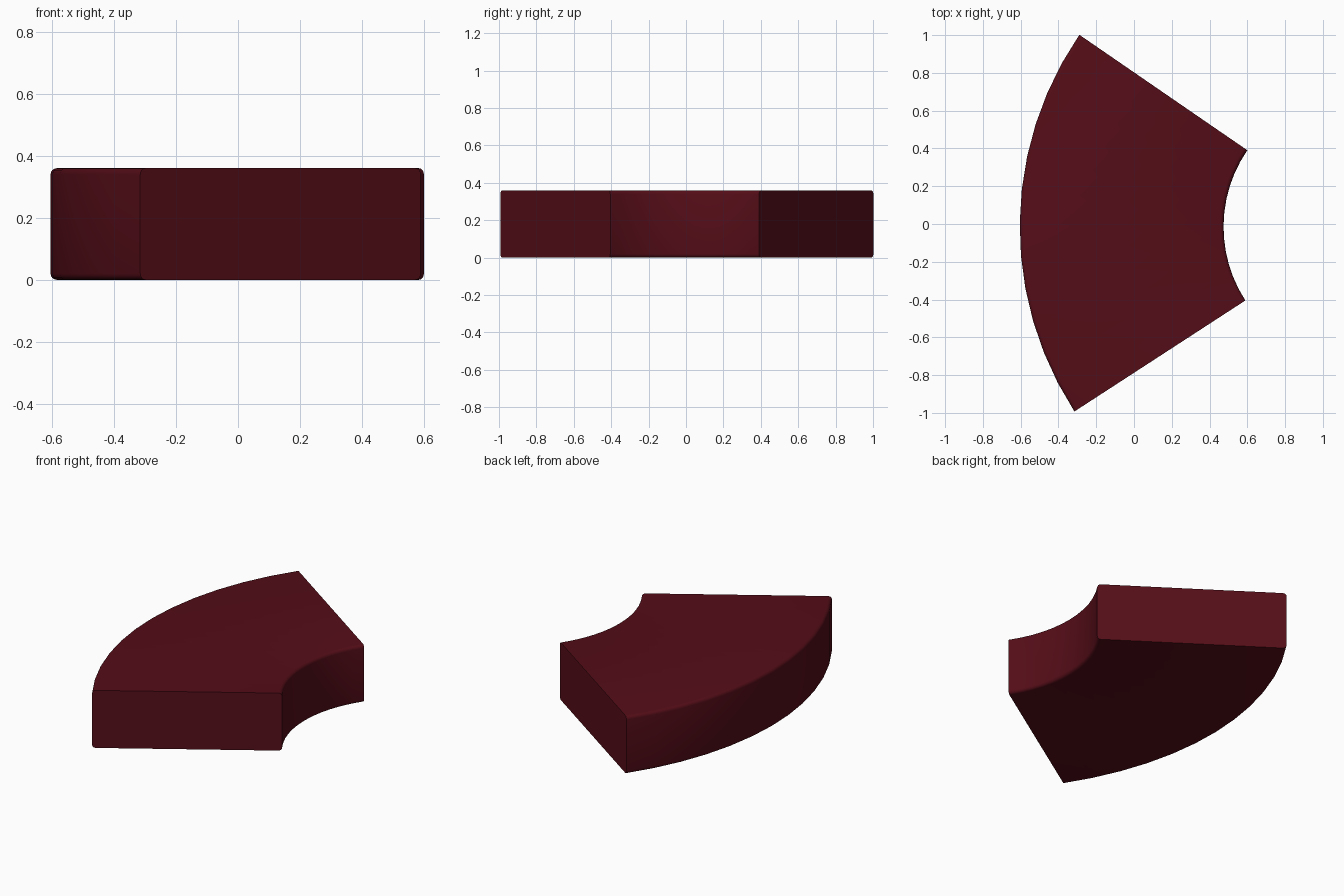
import bpy, bmesh, math
from mathutils import Vector, Matrix

if "Cube" in bpy.data.objects:
    bpy.data.objects.remove(bpy.data.objects["Cube"])

CENTRE = Vector((1.19, -0.015, 0))
R_IN, R_OUT, HEIGHT, ROUND = 0.716, 1.795, 0.36, 0.02
A0, A1, STEPS, CORNER = math.radians(145.5), math.radians(213), 12, 4

# Rounded rectangle cross-section (radius, height)
profile = []
corners = [(R_OUT - ROUND, HEIGHT - ROUND), (R_IN + ROUND, HEIGHT - ROUND),
           (R_IN + ROUND, ROUND), (R_OUT - ROUND, ROUND)]
for k, (r, z) in enumerate(corners):
    for i in range(CORNER + 1):
        a = math.pi / 2 * (k + i / CORNER)
        profile.append((r + ROUND * math.cos(a), z + ROUND * math.sin(a)))

# Sweep the section around the arc, with flat end caps
bm = bmesh.new()
rings = []
for s in range(STEPS + 1):
    rot = Matrix.Rotation(A0 + (A1 - A0) * s / STEPS, 3, 'Z')
    rings.append([bm.verts.new(CENTRE + rot @ Vector((r, 0, z))) for r, z in profile])
n = len(profile)
for a, b in zip(rings, rings[1:]):
    for i in range(n):
        j = (i + 1) % n
        bm.faces.new((a[i], a[j], b[j], b[i]))
bm.faces.new(rings[0])
bm.faces.new(rings[-1])
bmesh.ops.recalc_face_normals(bm, faces=bm.faces)

mesh = bpy.data.meshes.new("curved_block")
bm.to_mesh(mesh)
bm.free()
block = bpy.data.objects.new("curved_block", mesh)
bpy.context.collection.objects.link(block)

# Dark red finish
mat = bpy.data.materials.new("dark_red")
mat.diffuse_color = (0.09, 0.004, 0.009, 1)
mat.use_nodes = True
mat.node_tree.nodes["Principled BSDF"].inputs["Base Color"].default_value = mat.diffuse_color
mesh.materials.append(mat)

# Smooth curves, sharp end edges
bpy.context.view_layer.objects.active = block
block.select_set(True)
bpy.ops.object.shade_smooth_by_angle(angle=math.radians(30))
